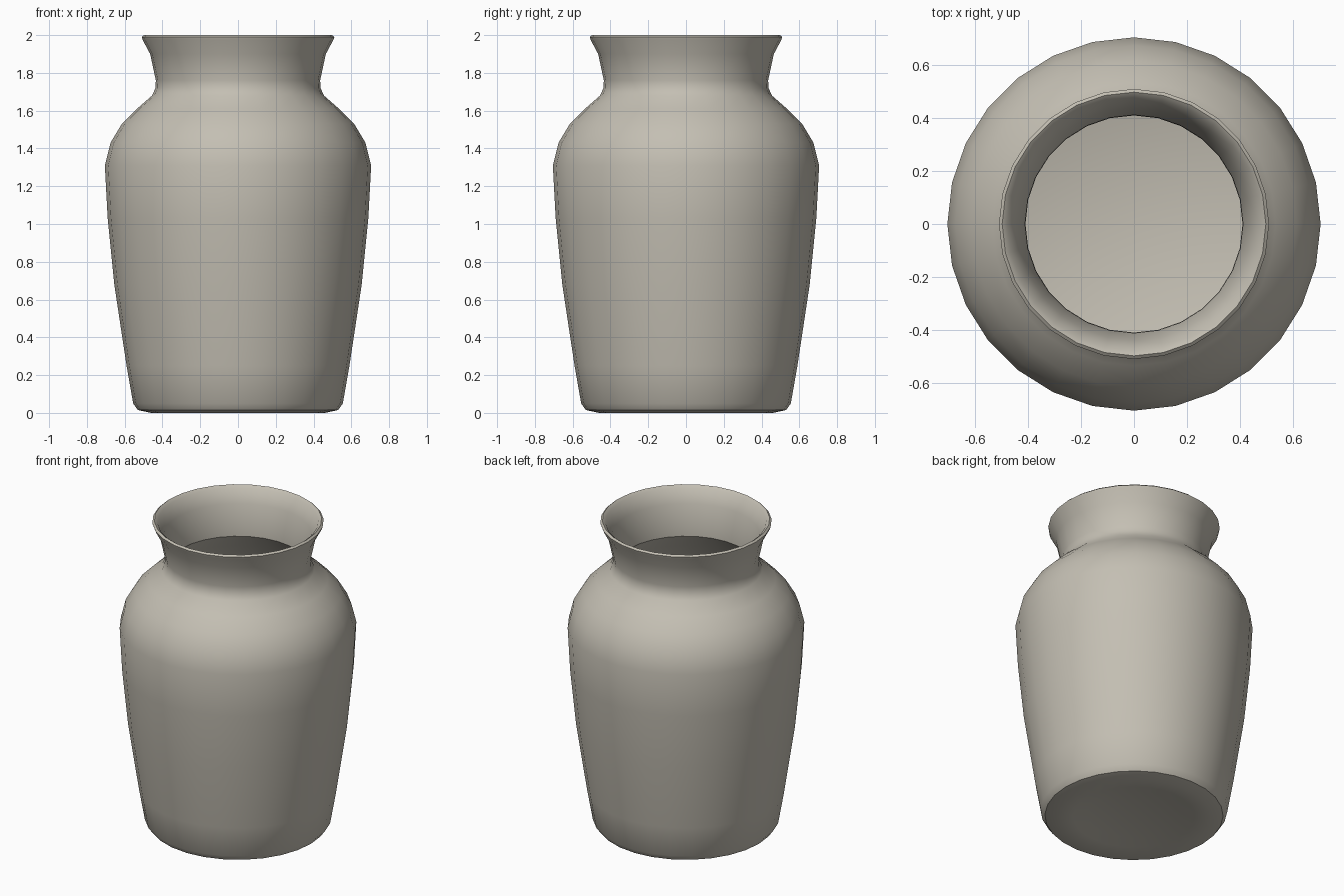
import bpy, bmesh, math

if "Cube" in bpy.data.objects:
    bpy.data.objects.remove(bpy.data.objects["Cube"])

SIDES = 28

# One clay colour
clay = bpy.data.materials.new("warm grey clay")
clay.diffuse_color = (0.55, 0.52, 0.45, 1)
clay.use_nodes = True
clay.node_tree.nodes["Principled BSDF"].inputs["Base Color"].default_value = clay.diffuse_color

# Profile (radius, height): underside, outer wall, lip, inner wall, floor
profile = [
    (0, 0.025), (0.28, 0.025), (0.36, 0.005), (0.46, 0.0), (0.53, 0.015),
    (0.555, 0.05), (0.59, 0.25), (0.655, 0.68), (0.69, 1.03), (0.705, 1.31),
    (0.675, 1.43), (0.615, 1.53), (0.535, 1.61), (0.455, 1.68), (0.437, 1.72),
    (0.435, 1.76), (0.465, 1.90), (0.505, 1.975), (0.51, 1.99),
    (0.498, 2.0), (0.478, 1.985), (0.44, 1.90), (0.412, 1.76), (0.41, 1.70),
    (0.51, 1.59), (0.585, 1.51), (0.645, 1.42), (0.675, 1.30), (0.66, 1.03),
    (0.625, 0.68), (0.56, 0.25), (0.53, 0.08), (0.48, 0.055), (0, 0.05),
]

# Lathe the vase body
bm = bmesh.new()
verts = [bm.verts.new((r, 0, z)) for r, z in profile]
edges = [bm.edges.new(pair) for pair in zip(verts, verts[1:])]
bmesh.ops.spin(bm, geom=verts + edges, cent=(0, 0, 0), axis=(0, 0, 1),
               angle=math.tau, steps=SIDES, use_duplicate=False)
bmesh.ops.remove_doubles(bm, verts=bm.verts, dist=0.0005)
bmesh.ops.recalc_face_normals(bm, faces=bm.faces)
mesh = bpy.data.meshes.new("vase")
bm.to_mesh(mesh)
bm.free()
mesh.materials.append(clay)

vase = bpy.data.objects.new("vase", mesh)
bpy.context.collection.objects.link(vase)
bpy.context.view_layer.objects.active = vase
vase.select_set(True)
bpy.ops.object.shade_smooth_by_angle(angle=math.radians(40))
